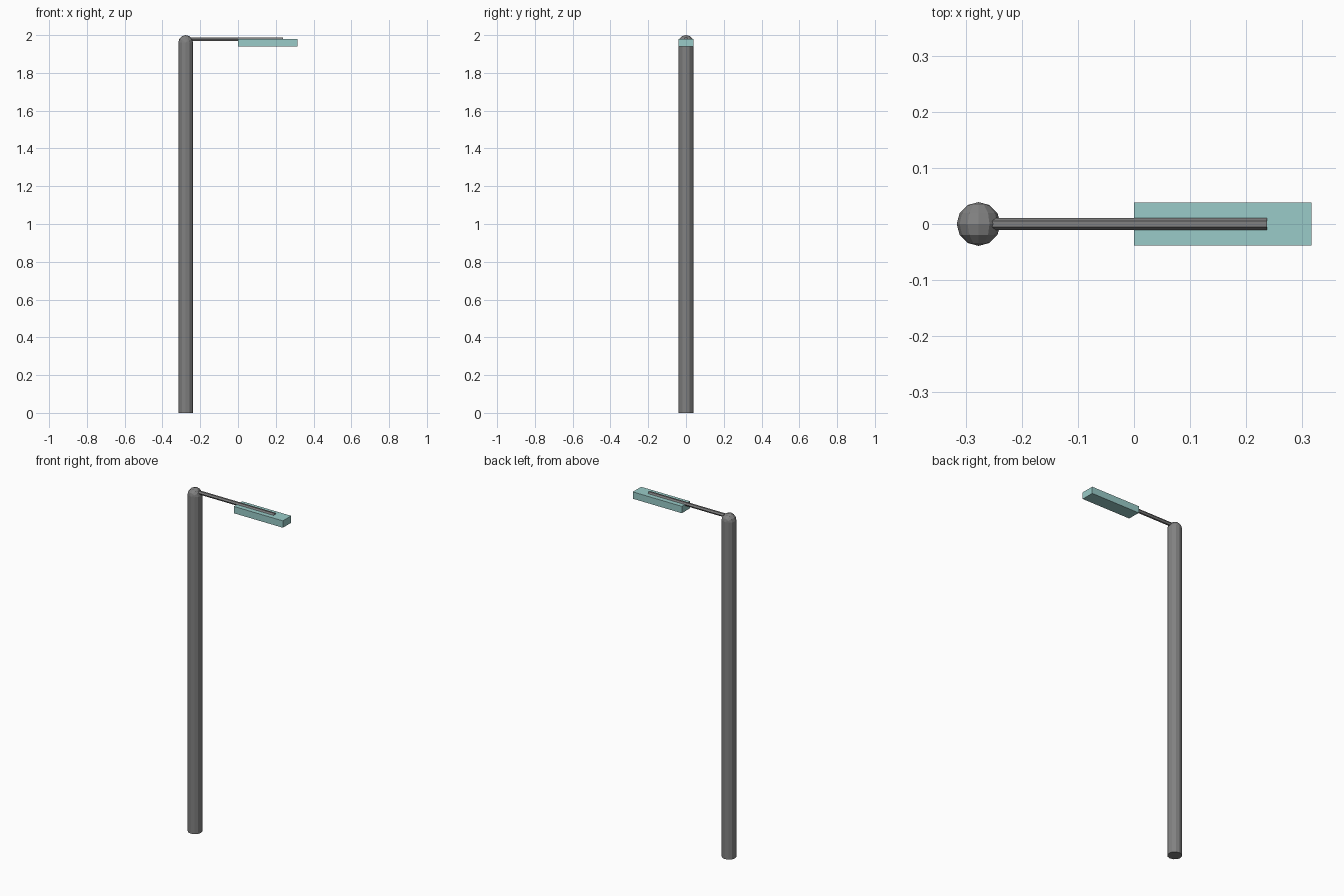
import bpy, math
from mathutils import Matrix

if "Cube" in bpy.data.objects:
    bpy.data.objects.remove(bpy.data.objects["Cube"])


def material(name, rgb):
    m = bpy.data.materials.new(name)
    m.diffuse_color = (*rgb, 1)
    m.use_nodes = True
    m.node_tree.nodes["Principled BSDF"].inputs["Base Color"].default_value = m.diffuse_color
    return m


grey = material("grey metal", (0.22, 0.22, 0.22))
teal = material("teal glass", (0.32, 0.60, 0.58))


def finish(name, mat, turn=None):
    o = bpy.context.object
    o.name = name
    if turn:
        o.data.transform(turn)
    o.data.materials.append(mat)
    return o


R, PX = 0.039, -0.277

# upright pole
bpy.ops.mesh.primitive_cylinder_add(vertices=12, radius=R, depth=2 - R, location=(PX, 0, (2 - R) / 2))
finish("pole", grey)

# rounded pole cap, a faceted ball lying on its side
bpy.ops.mesh.primitive_uv_sphere_add(segments=12, ring_count=6, radius=R, location=(PX, 0, 2 - R))
finish("pole_cap", grey, Matrix.Rotation(math.pi / 2, 4, 'X'))

# six-sided arm, flat side up
x0, x1 = -0.27, 0.237
bpy.ops.mesh.primitive_cylinder_add(vertices=6, radius=0.0108, depth=x1 - x0,
                                    location=((x0 + x1) / 2, 0, 1.979))
finish("arm", grey, Matrix.Rotation(math.pi / 2, 4, 'Y') @ Matrix.Rotation(0, 4, 'Z'))

# lamp head
bpy.ops.mesh.primitive_cube_add(size=1, location=(0.158, 0, 1.959))
finish("lamp_head", teal, Matrix.Diagonal((0.316, 0.077, 0.040, 1)))
